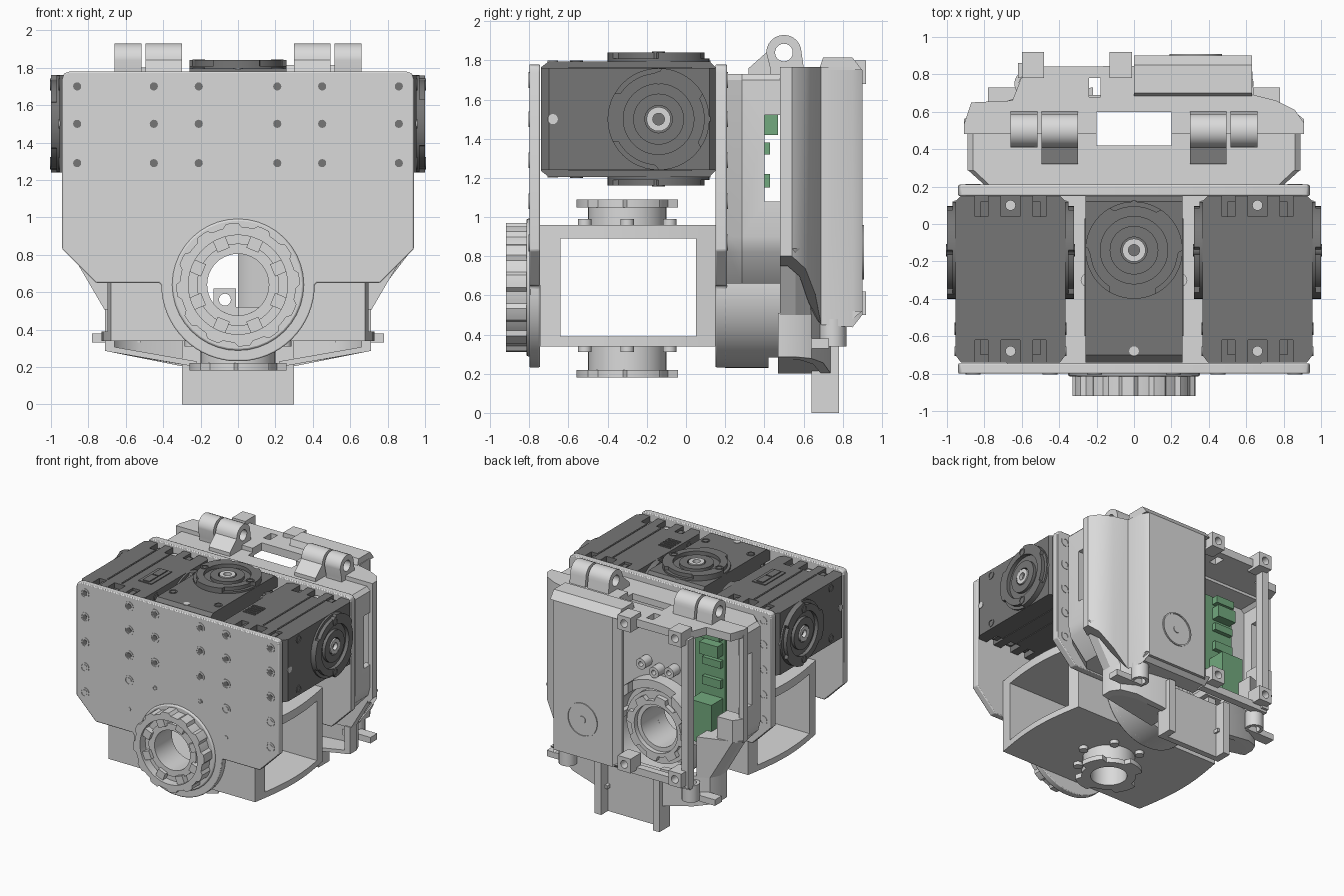
import bpy, bmesh
from math import sin, cos, pi, radians
from mathutils import Matrix

cube = bpy.data.objects.get("Cube")
if cube:
    bpy.data.objects.remove(cube, do_unlink=True)


def material(name, rgb):
    m = bpy.data.materials.new(name)
    m.use_nodes = True
    m.diffuse_color = (*rgb, 1)
    m.node_tree.nodes["Principled BSDF"].inputs["Base Color"].default_value = (*rgb, 1)
    return m


LIGHT = material("light grey plastic", (0.70, 0.70, 0.70))
DARK = material("dark grey casing", (0.18, 0.18, 0.18))
GREEN = material("circuit green", (0.17, 0.40, 0.21))
parts = []


# ---- helpers ----
def place(axis, u, v, w):
    return {"x": (w, u, v), "y": (u, w, v), "z": (u, v, w)}[axis]


def finish(name, bm, mat):
    bmesh.ops.recalc_face_normals(bm, faces=bm.faces)
    mesh = bpy.data.meshes.new(name)
    bm.to_mesh(mesh)
    bm.free()
    ob = bpy.data.objects.new(name, mesh)
    mesh.materials.append(mat)
    bpy.context.collection.objects.link(ob)
    parts.append(ob)
    return ob


def prism(name, axis, pts, a, b, mat=LIGHT, inner=None):
    """Extrude an outline along an axis; an inner outline of equal count makes it a tube."""
    bm = bmesh.new()
    n = len(pts)
    loops = [[bm.verts.new(place(axis, u, v, w)) for u, v in p]
             for p in ([pts, inner] if inner else [pts]) for w in (a, b)]

    def bridge(p, q):
        for i in range(n):
            j = (i + 1) % n
            bm.faces.new((p[i], p[j], q[j], q[i]))
    bridge(loops[0], loops[1])
    if inner:
        bridge(loops[2], loops[3])
        bridge(loops[0], loops[2])
        bridge(loops[1], loops[3])
    else:
        bm.faces.new(loops[0])
        bm.faces.new(loops[1])
    return finish(name, bm, mat)


def box(name, x, y, z, mat=LIGHT):
    return prism(name, "z", [(x[0], y[0]), (x[1], y[0]), (x[1], y[1]), (x[0], y[1])], *z, mat)


def circle(u, v, r, n=40, teeth=0, low=0):
    """Circle outline, or a toothed one that dips to the low radius."""
    out = []
    for i in range(n):
        t = 2 * pi * i / n
        dip = teeth and (i * teeth * 2 // n) % 2
        out.append((u + (low if dip else r) * cos(t), v + (low if dip else r) * sin(t)))
    return out


def disc(name, axis, c, r, a, b, mat=LIGHT, n=40):
    return prism(name, axis, circle(*c, r, n), a, b, mat)


def tube(name, axis, c, r, hole, a, b, mat=LIGHT, n=40, teeth=0, low=0):
    return prism(name, axis, circle(*c, r, n, teeth, low), a, b, mat, circle(*c, hole, n))


def cut(ob, *cutters):
    bpy.context.view_layer.objects.active = ob
    for c in cutters:
        m = ob.modifiers.new("cut", "BOOLEAN")
        m.operation, m.solver, m.object = "DIFFERENCE", "EXACT", c
        bpy.ops.object.modifier_apply(modifier=m.name)
        parts.remove(c)
        bpy.data.objects.remove(c, do_unlink=True)
    return ob


def bevel(ob, width, segments=2):
    m = ob.modifiers.new("bevel", "BEVEL")
    m.width, m.segments, m.limit_method, m.angle_limit = width, segments, "ANGLE", radians(40)
    return ob


def mirrored(half):
    return half + [(-u, v) for u, v in reversed(half)]


AXLE = (0, 0.64)

# ---- front and back plates ----
lobe = [(0.41 * cos(t), 0.64 + 0.41 * sin(t)) for t in [-pi / 2 * i / 16 for i in range(16)]]
outline = mirrored([(0.90, 1.78), (0.93, 1.77), (0.94, 1.74), (0.94, 0.83), (0.76, 0.65), (0.42, 0.65)] + lobe)
for name, a, b in (("front_plate", -0.80, -0.745), ("back_plate", 0.15, 0.21)):
    bevel(cut(prism(name, "y", outline, a, b), disc("hole", "y", AXLE, 0.2, a - 1, b + 1)), 0.014)

# plate screws
for s in (-1, 1):
    for z in (1.70, 1.50, 1.29, 1.08, 0.87):
        for x in (0.86, 0.45, 0.21):
            if z < 1 and x < 0.8:
                continue
            r = 0.02 if (z < 1.2 and x < 0.3) else 0.04
            tube("plate_screw", "y", (s * x, z), r, r * 0.75, -0.804, -0.79, LIGHT, 16)
            disc("screw_socket", "y", (s * x, z), r * 0.55, -0.803, -0.79,
                 DARK if z > 1.2 else LIGHT, 12)
        tube("back_plate_screw", "y", (s * 0.86, z), 0.04, 0.022, 0.2, 0.214, LIGHT, 16)
    disc("plate_pin", "y", (s * 0.45, 0.84), 0.017, -0.803, -0.79, LIGHT, 12)

# ---- front knob with toothed bore ----
bevel(tube("knob_base", "y", AXLE, 0.352, 0.2, -0.815, -0.79), 0.01)
tube("knob", "y", AXLE, 0.33, 0.265, -0.92, -0.80, LIGHT, 96, 12, 0.31)
tube("knob_sleeve", "y", AXLE, 0.22, 0.165, -0.87, -0.64)
tube("knob_web", "y", AXLE, 0.27, 0.2, -0.85, -0.80)
for i in range(8):
    tooth = box("knob_tooth", (-0.035, 0.035), (-0.90, -0.80), (0.2, 0.27))
    tooth.matrix_world = Matrix.Translation((0, 0, 0.64)) @ Matrix.Rotation(i * pi / 4 + pi / 8, 4, "Y")

# ---- hollow lower bracket with bowed ends ----
bow = [(0.68 + 0.05 * sin(pi * i / 10), -0.745 + 0.895 * i / 10) for i in range(11)]
bracket = prism("lower_bracket", "z", mirrored(bow), 0.34, 0.96)
cut(bracket, box("window", (-1, 1), (-0.64, 0.05), (0.39, 0.89)),
    disc("bore", "y", AXLE, 0.165, -1, 1), disc("bore", "z", (0, -0.30), 0.14, 0, 2))
for z0, z1, z2, z3 in ((0.96, 1.09, 1.05, 0.99), (0.34, 0.18, 0.22, 0.31)):
    tube("pivot_boss", "z", (0, -0.30), 0.2, 0.14, z0, z1)
    tube("pivot_flange", "z", (0, -0.30), 0.26, 0.14, z2, z1, LIGHT, 64, 4, 0.21)
    for i in range(6):
        t = pi / 3 * i
        disc("pivot_screw", "z", (0.25 * cos(t), -0.3 + 0.25 * sin(t)), 0.035, z0, z3, LIGHT, 14)


# ---- servos: local z is the output axis ----
def servo(label, matrix):
    start = len(parts)
    box(label + "_body", (-0.26, 0.26), (-0.62, 0.04), (-0.295, 0.295), DARK)
    for y0, y1, tip in ((-0.62, -0.70, -0.74), (0.04, 0.12, 0.15)):
        box(label + "_end", (-0.215, 0.215), sorted((y0, tip)), (-0.2, 0.2), DARK)
        for s in (-1, 1):
            # cap with a sloped outer edge, then two clamp ribs
            prism(label + "_cap", "x", [(y0, s * 0.295), (y1, s * 0.295), (tip, s * 0.265), (tip, s * 0.19), (y0, s * 0.19)],
                  -0.26, 0.26, DARK)
            box(label + "_rib", (-0.26, 0.26), sorted((y0, tip)), sorted((s * 0.05, s * 0.12)), DARK)
            box(label + "_notch", (-0.24, 0.24), sorted((y0, y1)), sorted((s * 0.12, s * 0.16)), DARK)
    for s in (-1, 1):
        disc(label + "_horn", "z", (0, -0.14), 0.26, s * 0.28, s * 0.31, DARK, 48)
        tube(label + "_horn_rim", "z", (0, -0.14), 0.26, 0.18, s * 0.3, s * 0.34, DARK, 96, 3, 0.235)
        tube(label + "_horn_ring", "z", (0, -0.14), 0.13, 0.07, s * 0.3, s * 0.335, DARK)
        tube(label + "_spline", "z", (0, -0.14), 0.062, 0.03, s * 0.3, s * 0.34, LIGHT, 24)
        for x in (-0.21, 0.21):
            for y in (-0.56, -0.14):
                tube(label + "_screw", "z", (x, y), 0.033, 0.022, s * 0.29, s * (0.30 if y < -0.3 else 0.345), DARK, 16)
        for y in (-0.68, 0.1):
            disc(label + "_end_hole", "z", (0, y), 0.026, s * 0.28, s * 0.299, LIGHT, 16)
            disc(label + "_side_screw", "x", (y, 0), 0.028, s * 0.2, s * 0.23, LIGHT, 16)
        for z in (-0.01, 0.12):
            box(label + "_seam", sorted((s * 0.255, s * 0.265)), (-0.6, 0.03), (z, z + 0.012), DARK)
    for ob in parts[start:]:
        ob.matrix_world = matrix


servo("centre_servo", Matrix.Translation((0, 0, 1.5)))
for s, label in ((-1, "right_servo"), (1, "left_servo")):
    servo(label, Matrix.Translation((s * 0.66, 0, 1.5)) @ Matrix.Rotation(s * pi / 2, 4, "Y"))
box("servo_socket", (-0.58, -0.46), (-0.49, -0.22), (1.75, 1.767), DARK)
for y in (-0.475, -0.35):
    box("servo_socket_plug", (-0.55, -0.49), (y, y + 0.115), (1.76, 1.775), DARK)
for i in range(5):
    box("servo_vent", (0.39, 0.50), (-0.49 + 0.032 * i, -0.475 + 0.032 * i), (1.75, 1.767), DARK)

# ---- rear collar around the axle ----
cut(tube("rear_collar", "y", AXLE, 0.41, 0.34, 0.20, 0.48, LIGHT, 56),
    box("slot", (-0.2, 0.2), (0.42, 0.7), (0, 2)))
tube("rear_ring", "y", AXLE, 0.30, 0.165, 0.14, 0.36, LIGHT, 48)
tube("rear_ring_teeth", "y", AXLE, 0.27, 0.2, 0.36, 0.40, LIGHT, 96, 8, 0.23)

# ---- rear housing: chamfered front, shell open at the back ----
face = mirrored([(0.86, 1.73), (0.89, 1.70), (0.89, 0.90), (0.87, 0.82), (0.72, 0.66)])
front = prism("housing_front", "y", face, 0.21, 0.29)
for v in front.data.vertices:
    if v.co.y < 0.25:
        v.co.x *= 0.9
cut(front, disc("bore", "y", AXLE, 0.3, 0, 1))
housing = prism("rear_housing", "y", face, 0.285, 0.50)
cut(housing, prism("cavity", "y", [(u * 0.94, 1.2 + (v - 1.2) * 0.9) for u, v in face], 0.31, 0.7),
    box("side_slot", (-1, 1), (0.40, 0.6), (1.08, 1.52)),
    box("top_slot", (-0.2, 0.2), (0.42, 0.7), (0, 2)),
    disc("bore", "y", AXLE, 0.3, 0, 1))
for x in (-0.12, 0.02, 0.14):
    tube("housing_pin", "y", (x, 1.10 + abs(x) / 3), 0.045, 0.02, 0.28, 0.40, LIGHT, 20)

# ---- rear lid: curved wall and panel on one side, open frame on the other ----
outer = [(0.91, 0.48), (0.91, 0.54), (0.86, 0.61), (0.76, 0.66), (0.64, 0.69), (0.63, 0.85), (0.60, 0.90), (0.05, 0.90), (0, 0.85)]
inner = [(0.87, 0.48), (0.87, 0.52), (0.83, 0.58), (0.74, 0.62), (0.60, 0.65), (0.59, 0.81), (0.57, 0.85), (0.06, 0.85), (0, 0.82)]
wall = prism("rear_lid", "z", outer + inner[::-1], 0.5, 1.75)
for v in wall.data.vertices:
    if v.co.z < 0.6 and v.co.x > 0.61:
        v.co.z = 0.45 + (v.co.x - 0.64) * 1.3
box("lid_side", (-0.91, -0.87), (0.48, 0.54), (0.82, 1.72))
prism("lid_ledge", "z", [(-0.91, 0.48), (-0.91, 0.54), (-0.86, 0.61), (-0.72, 0.62), (-0.72, 0.48)], 0.83, 1.02)
roof_side = [(-0.58, 0.84), (-0.65, 0.66), (-0.87, 0.65), (-0.91, 0.53), (-0.91, 0.48)]
roof = prism("lid_roof", "z", outer[:6] + roof_side, 1.70, 1.765)
cut(roof, box("slot", (-0.2, 0.2), (0.4, 0.6), (1, 2)), box("slot", (-0.24, -0.18), (0.68, 0.78), (1, 2)))
prism("lid_cap", "x", [(0.68, 1.755), (0.70, 1.815), (0.85, 1.815), (0.90, 1.75)], 0, 0.63)
prism("lid_sill", "x", [(0.70, 0.52), (0.90, 0.52), (0.84, 0.47), (0.70, 0.47)], 0, 0.63)
tube("panel_disc", "y", (0.33, 0.82), 0.14, 0.13, 0.89, 0.908)
disc("panel_dot", "y", (0.33, 0.82), 0.03, 0.89, 0.906, LIGHT, 20)
box("frame_post", (-0.62, -0.56), (0.78, 0.86), (0.48, 1.72))
box("frame_rail", (-0.62, 0.02), (0.78, 0.84), (0.46, 0.52))
for x in (-0.60, -0.13):
    for z in (0.50, 1.68):
        block = box("frame_block", (x, x + 0.12), (0.78, 0.92), (z, z + 0.12))
        cut(block, disc("hole", "y", (x + 0.06, z + 0.06), 0.032, 0, 1, LIGHT, 16))

# ---- lower lid skirts, foot and tabs ----
for s in (-1, 1):
    def side(pts):
        return [(s * x, y) for x, y in pts]

    skirt = prism("lid_skirt", "z", side([(0.71, 0.47), (0.71, 0.56), (0.67, 0.64), (0.56, 0.70), (0.28, 0.74),
                                          (0.28, 0.69), (0.52, 0.65), (0.62, 0.59), (0.66, 0.53), (0.66, 0.47)]), 0.2, 0.51)
    floor = prism("skirt_floor", "z", side([(0.22, 0.47), (0.70, 0.47), (0.70, 0.56), (0.54, 0.69), (0.22, 0.73)]), 0.2, 0.23)
    for ob in (skirt, floor):
        for v in ob.data.vertices:
            if v.co.z < 0.4:
                v.co.z += max(0, abs(v.co.x) - 0.28) * 0.2
    flare = prism("skirt_flare", "z", side([(0.58, 0.48), (0.71, 0.48), (0.71, 0.56), (0.67, 0.64), (0.58, 0.69)]), 0.5, 0.84)
    for v in flare.data.vertices:
        if v.co.z > 0.6 and abs(v.co.x) > 0.6:
            v.co.x *= 1.28
            v.co.y = min(v.co.y, 0.60)
    box("skirt_tab", sorted((s * 0.52, s * 0.78)), (0.64, 0.73), (0.33, 0.38))
    box("foot_prong", sorted((s * 0.24, s * 0.30)), (0.64, 0.78), (0, 0.45))
    tube("skirt_socket", "z", (s * 0.57, 0.75), 0.07, 0.045, 0.34, 0.48, LIGHT, 20)
    # hinges
    arc = [(0.5 + 0.09 * cos(t), 1.84 + 0.09 * sin(t)) for t in [pi * i / 12 for i in range(13)]]
    for name, x0, x1, low in (("hinge_lug", 0.30, 0.495, 0.32), ("hinge_knuckle", 0.515, 0.66, 0.43)):
        lug = prism(name, "x", arc + [(low, 1.76), (low, 1.70), (0.61, 1.70)], *sorted((s * x0, s * x1)))
        cut(lug, disc("pin_hole", "x", (0.5, 1.84), 0.045, -1, 1))
box("foot", (-0.30, 0.30), (0.64, 0.69), (0, 0.46))

# ---- circuit board ----
box("circuit_board", (-0.64, -0.36), (0.37, 0.395), (0.74, 1.62), GREEN)
box("board_connector", (-0.62, -0.42), (0.39, 0.55), (0.72, 1.06), GREEN)
for z0, z1, y in ((1.15, 1.22, 0.43), (1.32, 1.38, 0.43), (1.42, 1.52, 0.47), (1.55, 1.61, 0.45)):
    box("board_chip", (-0.62, -0.45), (0.39, y), (z0, z1), GREEN)

# ---- shading ----
bpy.ops.object.select_all(action="DESELECT")
for ob in parts:
    ob.select_set(True)
bpy.context.view_layer.objects.active = parts[0]
bpy.ops.object.shade_smooth_by_angle(angle=radians(30))
